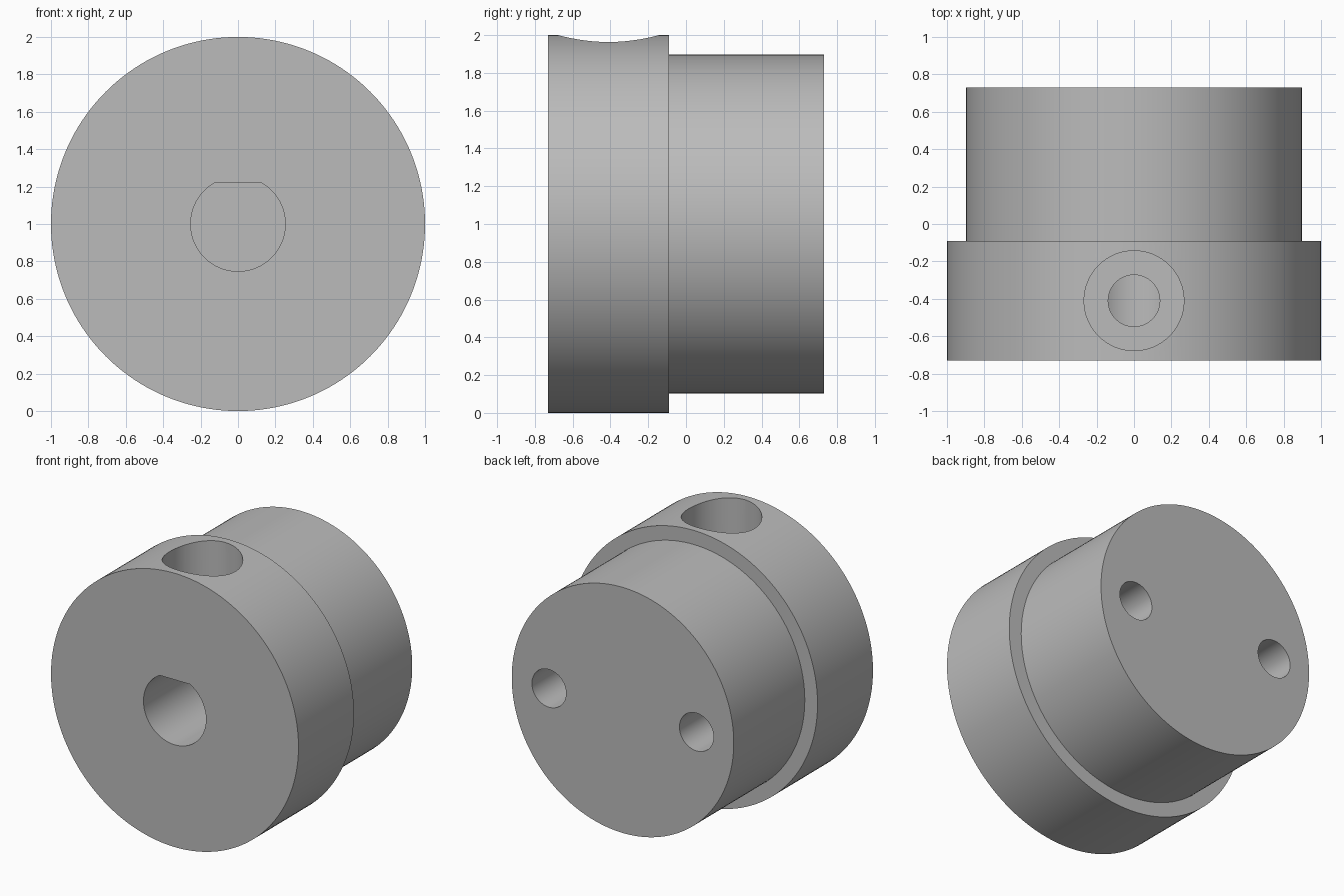
import bpy
import bmesh
from math import sin, cos, pi, asin, radians
from mathutils import Matrix

old = bpy.data.objects.get("Cube")
if old:
    bpy.data.objects.remove(old, do_unlink=True)

# One plain grey metal
grey = bpy.data.materials.new("plain grey")
grey.use_nodes = True
colour = (0.5, 0.5, 0.5, 1)
grey.diffuse_color = colour
grey.node_tree.nodes["Principled BSDF"].inputs["Base Color"].default_value = colour

FRONT, STEP, BACK = -0.73, -0.09, 0.73
AXIS_Z = 1.0
SCREW_Y = -0.41
OVER = 0.1


def add_object(name, bm):
    bmesh.ops.recalc_face_normals(bm, faces=bm.faces)
    mesh = bpy.data.meshes.new(name)
    bm.to_mesh(mesh)
    bm.free()
    mesh.materials.append(grey)
    obj = bpy.data.objects.new(name, mesh)
    bpy.context.collection.objects.link(obj)
    return obj


def extrude_outline(name, outline, start, end):
    """Prism along y from an (x, z) outline."""
    bm = bmesh.new()
    face = bm.faces.new([bm.verts.new((x, start, z)) for x, z in outline])
    new = bmesh.ops.extrude_face_region(bm, geom=[face], use_keep_orig=True)["geom"]
    verts = [v for v in new if isinstance(v, bmesh.types.BMVert)]
    bmesh.ops.translate(bm, verts=verts, vec=(0, end - start, 0))
    return add_object(name, bm)


def circle(radius, x=0, z=AXIS_Z, count=64):
    return [(x + radius * cos(2 * pi * i / count), z + radius * sin(2 * pi * i / count))
            for i in range(count)]


def upright_cylinder(name, radius, bottom, top):
    bm = bmesh.new()
    place = Matrix.Translation((0, SCREW_Y, (bottom + top) / 2))
    bmesh.ops.create_cone(bm, cap_ends=True, segments=64, radius1=radius,
                          radius2=radius, depth=top - bottom, matrix=place)
    return add_object(name, bm)


# Stepped body, turned from a half profile around the y axis
bm = bmesh.new()
profile = [(0, FRONT), (1, FRONT), (1, STEP), (0.897, STEP), (0.897, BACK), (0, BACK)]
verts = [bm.verts.new((r, y, 0)) for r, y in profile]
edges = [bm.edges.new(pair) for pair in zip(verts, verts[1:])]
bmesh.ops.spin(bm, geom=verts + edges, cent=(0, 0, 0), axis=(0, 1, 0),
               angle=2 * pi, steps=160, use_merge=True)
bmesh.ops.remove_doubles(bm, verts=bm.verts, dist=0.0001)
bmesh.ops.translate(bm, verts=bm.verts, vec=(0, 0, AXIS_Z))
bmesh.ops.dissolve_limit(bm, angle_limit=radians(0.5), verts=bm.verts, edges=bm.edges)
body = add_object("stepped_hub", bm)

# D-shaped shaft bore: an arc closed by a flat on top
bore_r, flat = 0.253, 0.222
start = pi - asin(flat / bore_r)
sweep = 2 * pi - (pi - 2 * asin(flat / bore_r))
bore = [(bore_r * cos(start + sweep * i / 64), AXIS_Z + bore_r * sin(start + sweep * i / 64))
        for i in range(65)]
cutters = [extrude_outline("shaft_bore_cutter", bore, FRONT - OVER, 0.27)]

# Clamping screw hole with its counterbore
cutters.append(upright_cylinder("screw_hole_cutter", 0.138, AXIS_Z, 2 + OVER))
cutters.append(upright_cylinder("screw_head_cutter", 0.267, 1.5, 2 + OVER))

# Pair of pin holes in the back face
for side, x in (("left", 0.596), ("right", -0.596)):
    cutters.append(extrude_outline(side + "_pin_hole_cutter", circle(0.138, x),
                                   BACK + OVER, 0.0))

bpy.context.view_layer.objects.active = body
body.select_set(True)
for cutter in cutters:
    cutter.select_set(False)
    cutter.hide_render = True
    mod = body.modifiers.new(cutter.name, "BOOLEAN")
    mod.operation = "DIFFERENCE"
    mod.solver = "EXACT"
    mod.object = cutter
    bpy.ops.object.modifier_apply(modifier=mod.name)
for cutter in cutters:
    bpy.data.objects.remove(cutter, do_unlink=True)

bpy.ops.object.shade_smooth_by_angle(angle=radians(30))
